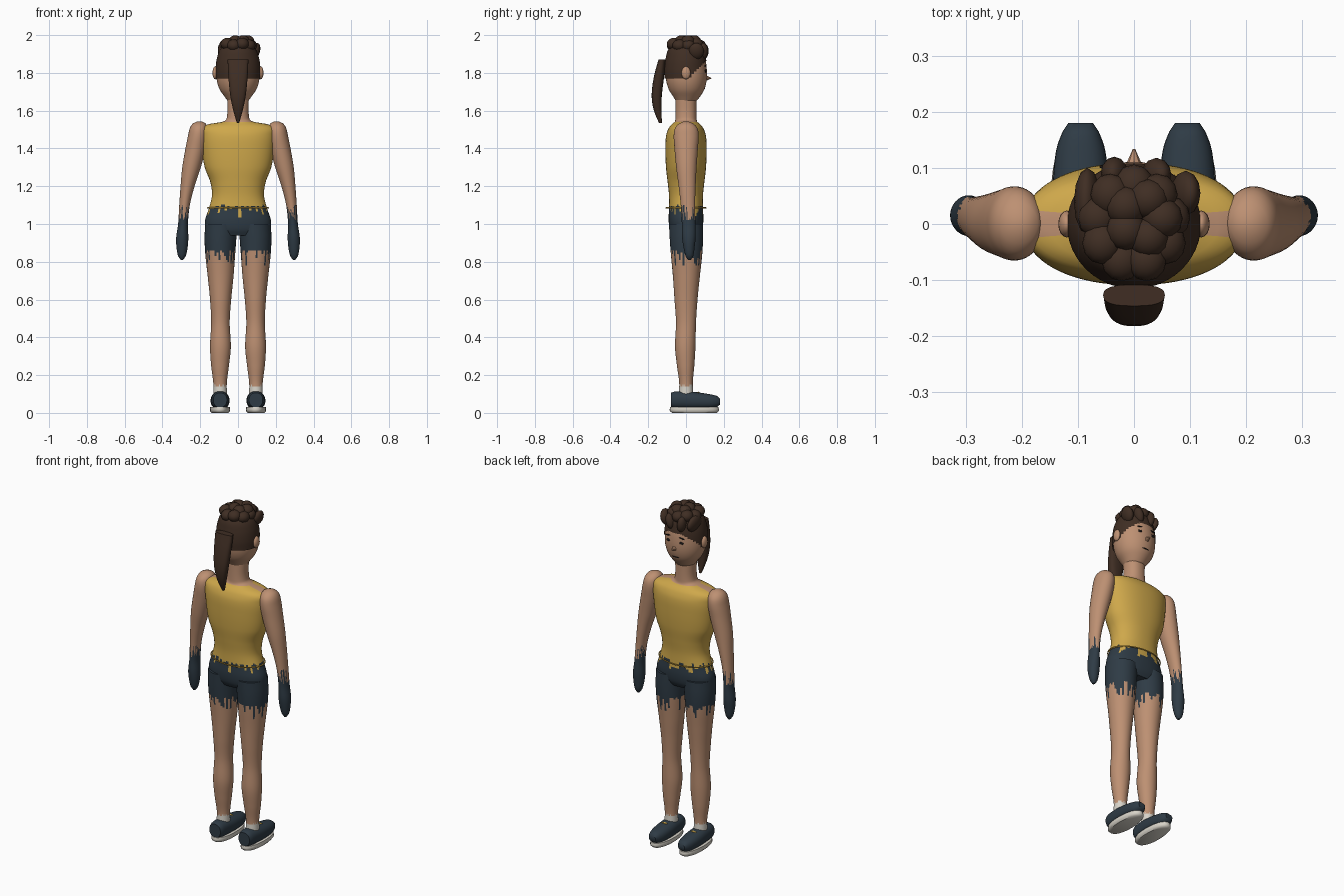
import bpy, bmesh, math, random
from mathutils import Vector

random.seed(4)
cube = bpy.data.objects.get("Cube")
if cube:
    bpy.data.objects.remove(cube)


def material(name, r, g, b):
    m = bpy.data.materials.new(name)
    m.use_nodes = True
    m.diffuse_color = (r, g, b, 1)
    bsdf = m.node_tree.nodes["Principled BSDF"]
    bsdf.inputs["Base Color"].default_value = (r, g, b, 1)
    bsdf.inputs["Roughness"].default_value = 0.8
    return m


SKIN = material("skin", 0.51, 0.28, 0.17)
YELLOW = material("mustard_yellow", 0.62, 0.39, 0.07)
NAVY = material("dark_slate", 0.028, 0.044, 0.06)
HAIR = material("dark_brown_hair", 0.05, 0.027, 0.017)
WHITE = material("off_white", 0.68, 0.65, 0.58)
BLACK = material("near_black", 0.01, 0.008, 0.008)


def finish(name, bm, mats, angle=50):
    bmesh.ops.recalc_face_normals(bm, faces=bm.faces)
    mesh = bpy.data.meshes.new(name)
    bm.to_mesh(mesh)
    bm.free()
    for m in mats:
        mesh.materials.append(m)
    obj = bpy.data.objects.new(name, mesh)
    bpy.context.collection.objects.link(obj)
    bpy.ops.object.select_all(action='DESELECT')
    obj.select_set(True)
    bpy.context.view_layer.objects.active = obj
    bpy.ops.object.shade_smooth_by_angle(angle=math.radians(angle))
    return obj


def sample(knots, t):
    """Smooth curve through knots; the first entry of each is the position."""
    last = len(knots) - 1
    i = max(k for k in range(last) if knots[k][0] <= t + 1e-6)
    a, b = knots[i], knots[i + 1]
    p, q = knots[max(i - 1, 0)], knots[min(i + 2, last)]
    h = b[0] - a[0]
    u = (t - a[0]) / h
    out = []
    for k in range(1, len(a)):
        ma = (b[k] - p[k]) / (b[0] - p[0]) * h
        mb = (q[k] - a[k]) / (q[0] - a[0]) * h
        d = b[k] - a[k]
        out.append(a[k] + u * ma + u * u * (3 * d - 2 * ma - mb) + u ** 3 * (ma + mb - 2 * d))
    return out


def loft(name, knots, mats, rule=None, side=1, axis='z', cols=48, step=0.01, power=2.0, angle=50):
    """Skin rings of (position, centre, centre, radius, radius). The rule gives
    each face a material index, or None to leave the face out."""
    bm = bmesh.new()
    jag = [random.random() ** 2 for _ in range(cols)]
    rings = []
    ts = []
    for a, b in zip(knots, knots[1:]):
        n = max(1, round((b[0] - a[0]) / step))
        ts += [a[0] + (b[0] - a[0]) * k / n for k in range(n)]
    for t in ts + [knots[-1][0]]:
        cx, cy, rx, ry = sample(knots, t)
        ring = []
        for k in range(cols):
            ang = math.tau * k / cols
            c, s = math.cos(ang), math.sin(ang)
            x = cx + max(rx, 0.002) * math.copysign(abs(c) ** (2 / power), c)
            y = cy + max(ry, 0.002) * math.copysign(abs(s) ** (2 / power), s)
            ring.append(bm.verts.new((side * x, y, t) if axis == 'z' else (side * x, t, y)))
        rings.append(ring)

    def add(verts, j):
        centre = sum((v.co for v in verts), Vector()) / len(verts)
        index = rule(centre, j) if rule else 0
        if index is not None:
            bm.faces.new(verts).material_index = index

    for lo, hi in zip(rings, rings[1:]):
        for k in range(cols):
            n = (k + 1) % cols
            add((lo[k], lo[n], hi[n], hi[k]), jag[k])
    add(rings[0][::-1], 0)
    add(rings[-1], 0)
    return finish(name, bm, mats, angle)


def blob(name, loc, size, mat, turn=0, segments=16):
    bm = bmesh.new()
    bmesh.ops.create_uvsphere(bm, u_segments=segments, v_segments=10, radius=1)
    obj = finish(name, bm, [mat])
    obj.location, obj.scale, obj.rotation_euler = loc, size, (0, turn, 0)
    return obj


# Torso: shorts, ragged vest hem, bare shoulder strip and neck
def torso_rule(c, j):
    if c.z < 1.1 - 0.065 * j:
        return 2
    edge = 0.182 + 0.012 * j
    strip = c.z > 1.512 and abs(c.y) < 0.022 and abs(c.x) > 0.06
    return 0 if c.z > 1.535 or strip or (abs(c.x) > edge and c.z > 1.3) else 1


loft("torso", [
    (0.94, 0, 0, 0.15, 0.07), (0.97, 0, 0, 0.17, 0.085), (1.02, 0, 0, 0.174, 0.092),
    (1.08, 0, 0, 0.155, 0.09), (1.15, 0, 0, 0.138, 0.09), (1.22, 0, 0, 0.146, 0.097),
    (1.3, 0, 0, 0.176, 0.106), (1.4, 0, 0, 0.192, 0.109), (1.47, 0, 0, 0.198, 0.105),
    (1.51, 0, 0, 0.194, 0.09), (1.53, 0, 0, 0.15, 0.073), (1.54, 0, 0, 0.085, 0.06),
    (1.56, 0, 0, 0.06, 0.056), (1.68, 0, 0, 0.057, 0.055)],
    [SKIN, YELLOW, NAVY], torso_rule, cols=72, step=0.008, power=2.2)

# Thin belt hoop
bpy.ops.mesh.primitive_torus_add(major_radius=0.16, minor_radius=0.004, major_segments=48,
                                 minor_segments=8, location=(0, 0, 1.085))
belt = bpy.context.object
belt.name = "belt_hoop"
belt.scale.y = 0.66
belt.data.materials.append(YELLOW)
bpy.ops.object.shade_smooth_by_angle()

for side, label in ((1, "left"), (-1, "right")):
    # Leg with ragged shorts hem and sock top
    loft(label + "_leg", [
        (0.1, 0.095, 0, 0.036, 0.038), (0.16, 0.095, 0, 0.036, 0.036), (0.25, 0.095, -0.002, 0.047, 0.046),
        (0.35, 0.093, -0.004, 0.055, 0.054), (0.48, 0.093, 0, 0.049, 0.053), (0.6, 0.092, 0, 0.056, 0.061),
        (0.72, 0.092, 0.002, 0.068, 0.071), (0.84, 0.094, 0.003, 0.079, 0.083),
        (0.92, 0.093, 0.002, 0.084, 0.088), (1.0, 0.088, 0, 0.086, 0.09)],
        [SKIN, NAVY, WHITE],
        lambda c, j: 1 if c.z > 0.865 - 0.09 * j else 2 if c.z < 0.135 + 0.02 * j else 0, side)

    # Arm with ragged glove cuff
    loft(label + "_arm", [
        (0.81, 0.297, 0.018, 0.006, 0.008), (0.83, 0.297, 0.018, 0.02, 0.02), (0.88, 0.296, 0.016, 0.03, 0.03),
        (0.93, 0.295, 0.015, 0.032, 0.036), (1.0, 0.291, 0.014, 0.026, 0.036), (1.1, 0.283, 0.01, 0.028, 0.038),
        (1.2, 0.267, 0.006, 0.037, 0.045), (1.3, 0.246, 0.002, 0.049, 0.054), (1.4, 0.224, 0.001, 0.054, 0.062),
        (1.47, 0.212, 0.001, 0.052, 0.066), (1.51, 0.208, 0.001, 0.046, 0.058),
        (1.533, 0.205, 0.001, 0.033, 0.036), (1.543, 0.204, 0.001, 0.012, 0.012)],
        [SKIN, NAVY], lambda c, j: 1 if c.z < 1.02 + 0.085 * j else 0, side)

    # Shoe, sole and lace
    loft(label + "_shoe", [
        (-0.08, 0.095, 0.068, 0.036, 0.038), (-0.06, 0.095, 0.068, 0.043, 0.045), (0, 0.095, 0.067, 0.048, 0.047),
        (0.06, 0.095, 0.064, 0.05, 0.045), (0.13, 0.095, 0.06, 0.044, 0.038),
        (0.165, 0.095, 0.06, 0.032, 0.029), (0.18, 0.095, 0.06, 0.022, 0.016)],
        [NAVY], side=side, axis='y', cols=28, power=2.3)
    loft(label + "_sole", [
        (0, 0.095, 0.044, 0.045, 0.118), (0.01, 0.095, 0.044, 0.053, 0.13), (0.03, 0.095, 0.044, 0.052, 0.128)],
        [WHITE], side=side, cols=32, power=2.2)
    blob(label + "_lace", (side * 0.095, 0.065, 0.108), (0.018, 0.007, 0.004), YELLOW)

    # Ear and face details
    blob(label + "_ear", (side * 0.12, 0, 1.8), (0.015, 0.024, 0.034), SKIN)
    blob(label + "_eye", (side * 0.042, 0.103, 1.81), (0.014, 0.005, 0.007), BLACK)
    blob(label + "_brow", (side * 0.043, 0.102, 1.838), (0.019, 0.005, 0.003), BLACK, side * 0.15)

# Head
loft("head", [
    (1.645, 0, 0, 0.05, 0.05), (1.67, 0, 0.003, 0.068, 0.068), (1.71, 0, 0.003, 0.096, 0.093),
    (1.76, 0, 0.002, 0.112, 0.107), (1.82, 0, 0.001, 0.114, 0.109), (1.88, 0, 0, 0.104, 0.1),
    (1.93, 0, 0, 0.075, 0.075), (1.95, 0, 0, 0.03, 0.03)], [SKIN])
blob("mouth", (0, 0.097, 1.718), (0.022, 0.005, 0.003), BLACK)
bpy.ops.mesh.primitive_cone_add(vertices=8, radius1=0.016, radius2=0.002, depth=0.032,
                                location=(0, 0.118, 1.772), rotation=(-math.pi / 2, 0, 0))
bpy.context.object.name = "nose"
bpy.context.object.data.materials.append(SKIN)


# Hair shell with a hairline that climbs towards the forehead
def hair_rule(c, j):
    line = 1.772 + max(0, c.y - 0.015) * 1.0
    return 0 if c.z > line else None


loft("hair_cap", [
    (1.77, 0, -0.001, 0.118, 0.113), (1.82, 0, -0.001, 0.119, 0.114), (1.88, 0, -0.001, 0.111, 0.106),
    (1.93, 0, 0, 0.09, 0.09), (1.96, 0, 0, 0.05, 0.05)], [HAIR], hair_rule, step=0.006)

# Piled curls: an outer ring, an inner cluster and side locks
for k in range(9):
    a = math.tau * (k + 0.25) / 9
    blob("outer_curl", (0.065 * math.cos(a), 0.068 * math.sin(a), 1.945 + 0.008 * (k % 2)),
         (0.036, 0.038, 0.032), HAIR, segments=12)
for k in range(5):
    a = math.tau * k / 5
    blob("inner_curl", (0.015 + 0.036 * math.cos(a), 0.01 + 0.036 * math.sin(a), 1.966),
         (0.036, 0.036, 0.033), HAIR, segments=12)
for x, y, length in ((-0.083, 0.04, 0.06), (0.092, 0.055, 0.04), (0.04, 0.088, 0.03), (-0.035, 0.09, 0.03)):
    blob("side_lock", (x, y, 1.915), (0.024, length, 0.045), HAIR, 0.3 if x > 0 else -0.1, 12)

# Ponytail
loft("ponytail", [
    (1.535, 0, -0.135, 0.006, 0.008), (1.6, 0, -0.15, 0.025, 0.02), (1.68, 0, -0.155, 0.041, 0.027),
    (1.78, 0, -0.143, 0.051, 0.027), (1.87, 0, -0.127, 0.055, 0.019)], [HAIR], cols=24, step=0.03, power=2.6)
blob("hair_tie", (0, -0.105, 1.85), (0.03, 0.025, 0.02), HAIR)
